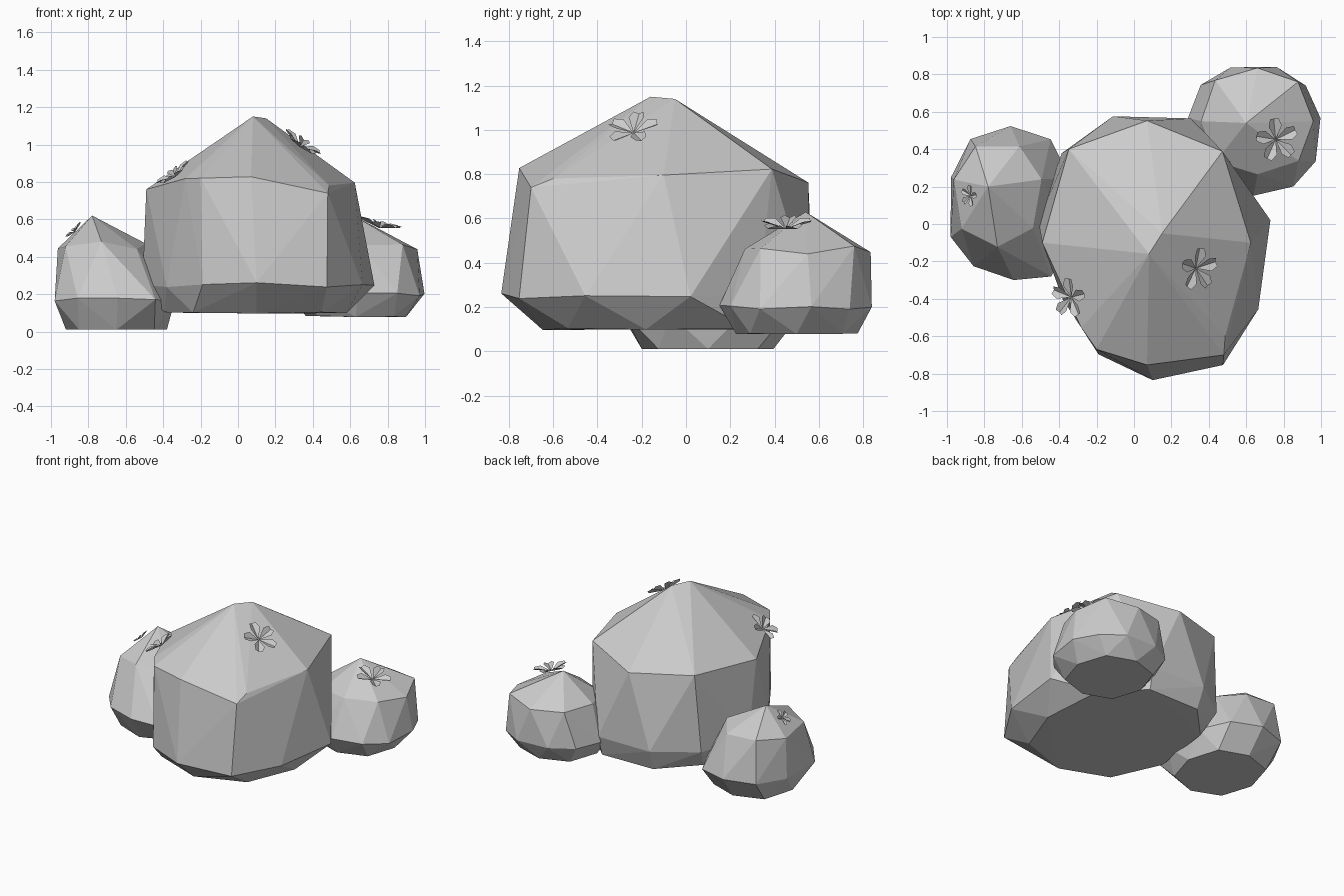
import bpy, bmesh, math, random
from mathutils import Vector

cube = bpy.data.objects.get("Cube")
if cube:
    bpy.data.objects.remove(cube, do_unlink=True)


def make_material(name, value):
    material = bpy.data.materials.new(name)
    material.use_nodes = True
    colour = (value, value, value, 1)
    material.diffuse_color = colour
    shader = material.node_tree.nodes["Principled BSDF"]
    shader.inputs["Base Color"].default_value = colour
    return material


stone_grey = make_material("stone_grey", 0.6)


def add_object(name, bm):
    bmesh.ops.recalc_face_normals(bm, faces=bm.faces)
    mesh = bpy.data.meshes.new(name)
    bm.to_mesh(mesh)
    bm.free()
    mesh.materials.append(stone_grey)
    obj = bpy.data.objects.new(name, mesh)
    bpy.context.collection.objects.link(obj)
    return obj


def rounded(value):
    """Bulge a sine or cosine so that rings are slightly boxy."""
    return math.copysign(abs(value) ** 0.85, value)


def ring(height, centre, half_size, sides):
    """Uneven boxy ring of corners, starting at the front."""
    for i in range(sides):
        angle = math.tau * i / sides - math.pi / 2
        reach = random.uniform(0.97, 1.01)
        yield Vector((
            centre[0] + half_size[0] * reach * rounded(math.cos(angle)),
            centre[1] + half_size[1] * reach * rounded(math.sin(angle)),
            height * random.uniform(0.95, 1.05)))


def make_rock(name, seed, tips, levels, chips=()):
    """Faceted boulder: convex skin around tips and rings, chipped flat at places."""
    random.seed(seed)
    corners = [Vector(tip) for tip in tips]
    for level in levels:
        corners.extend(ring(*level))
    bm = bmesh.new()
    for corner in corners:
        for x, y, degrees in chips:
            angle = math.radians(degrees)
            outward = Vector((math.cos(angle), math.sin(angle), 0))
            excess = (corner - Vector((x, y, 0))).dot(outward)
            corner -= outward * max(excess, 0)
        bm.verts.new(corner)
    skin = bmesh.ops.convex_hull(bm, input=bm.verts)
    spare = {item for item in skin["geom_interior"] + skin["geom_unused"]
             if isinstance(item, bmesh.types.BMVert)}
    bmesh.ops.delete(bm, geom=list(spare), context="VERTS")
    return add_object(name, bm)


# Boulders: tips, then shoulder, waist and foot rings
large_rock = make_rock(
    "large_rock", seed=1,
    tips=[(0.08, -0.16, 1.15), (0.15, -0.05, 1.14),
          (-0.2, -0.67, 0.82), (0.48, -0.7, 0.74)],
    levels=[(0.8, (0.07, -0.1), (0.56, 0.67), 8),
            (0.25, (0.1, -0.12), (0.63, 0.73), 11),
            (0.1, (0.1, -0.05), (0.5, 0.6), 9)],
    chips=[(-0.35, -0.45, 213), (0.5, 0.35, 35)])

right_rock = make_rock(
    "right_rock", seed=2,
    tips=[(-0.78, 0.2, 0.62)],
    levels=[(0.46, (-0.73, 0.16), (0.24, 0.28), 7),
            (0.17, (-0.66, 0.09), (0.34, 0.44), 10),
            (0.01, (-0.65, 0.1), (0.27, 0.3), 8)],
    chips=[(-0.7, -0.28, 251)])

left_rock = make_rock(
    "left_rock", seed=3,
    tips=[(0.6, 0.54, 0.63)],
    levels=[(0.46, (0.66, 0.55), (0.3, 0.29), 8),
            (0.2, (0.64, 0.5), (0.36, 0.35), 11),
            (0.08, (0.63, 0.5), (0.27, 0.28), 8)])


def make_flower(name, rock, target, radius, lean=0):
    """Five creased petals resting on the nearest facet of a rock."""
    _, spot, normal, _ = rock.closest_point_on_mesh(Vector(target))
    facing = normal.lerp(Vector((0, 0, 1)), lean)
    bm = bmesh.new()
    for i in range(5):
        angle = math.tau * i / 5 + 0.3
        along = Vector((math.cos(angle), math.sin(angle), 0))
        across = Vector((-along.y, along.x, 0))

        def petal_point(reach, side, lift):
            offset = along * reach + across * side + Vector((0, 0, lift))
            return bm.verts.new(offset * radius)

        root = petal_point(0, 0, 0.1)
        tip = petal_point(0.95, 0, 0.3)
        for side in (-1, 1):
            bm.faces.new([root, petal_point(0.6, 0.3 * side, 0.4),
                          petal_point(0.95, 0.2 * side, 0.4), tip])
    flower = add_object(name, bm)
    flower.location = spot
    flower.rotation_mode = "QUATERNION"
    flower.rotation_quaternion = facing.to_track_quat("Z", "Y")


# Flowers growing on the boulders
make_flower("crown_flower", large_rock, (0.34, -0.24, 1), 0.12)
make_flower("side_flower", large_rock, (-0.33, -0.39, 0.82), 0.11)
make_flower("left_flower", left_rock, (0.77, 0.45, 0.57), 0.12, lean=0.5)
make_flower("right_flower", right_rock, (-0.89, 0.15, 0.55), 0.06)
